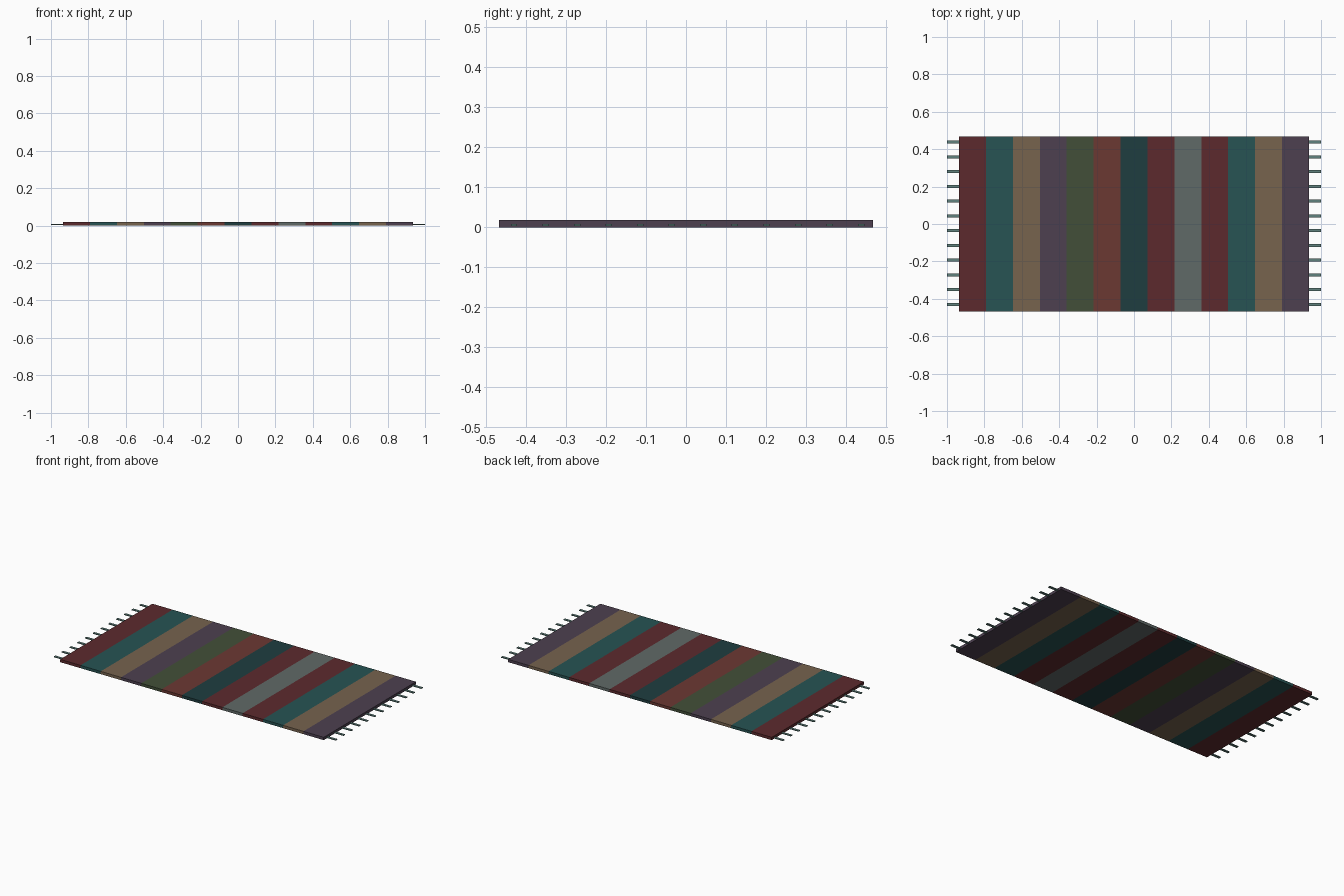
import bpy

if "Cube" in bpy.data.objects:
    bpy.data.objects.remove(bpy.data.objects["Cube"])

LENGTH, WIDTH, HEIGHT = 1.87, 0.934, 0.018


def material(name, rgb):
    # sRGB 0-255 to linear
    mat = bpy.data.materials.new(name)
    mat.diffuse_color = [(c / 255) ** 2.2 for c in rgb] + [1]
    mat.use_nodes = True
    mat.node_tree.nodes["Principled BSDF"].inputs["Base Color"].default_value = mat.diffuse_color
    return mat


def box(name, x, y, z, mat):
    # each of x, y, z is a (low, high) pair
    verts = [(a, b, c) for a in x for b in y for c in z]
    faces = [(0, 1, 3, 2), (4, 6, 7, 5), (0, 4, 5, 1),
             (2, 3, 7, 6), (0, 2, 6, 4), (1, 5, 7, 3)]
    mesh = bpy.data.meshes.new(name)
    mesh.from_pydata(verts, [], faces)
    mesh.materials.append(mat)
    obj = bpy.data.objects.new(name, mesh)
    bpy.context.collection.objects.link(obj)
    return obj


colours = {
    "red": (93, 46, 49), "teal": (43, 84, 84), "tan": (118, 99, 79),
    "purple": (78, 66, 81), "olive": (68, 80, 59), "rust": (107, 59, 54),
    "dark_teal": (36, 64, 66), "grey": (96, 105, 103), "fringe": (96, 128, 124),
}
mats = {name: material(name, rgb) for name, rgb in colours.items()}

# Woven stripes, left to right
stripes = ["red", "teal", "tan", "purple", "olive", "rust", "dark_teal",
           "red", "grey", "red", "teal", "tan", "purple"]
step = LENGTH / len(stripes)
for i, colour in enumerate(stripes):
    x0 = -LENGTH / 2 + i * step
    box(f"stripe_{i + 1}", (x0, x0 + step), (-WIDTH / 2, WIDTH / 2),
        (0, HEIGHT), mats[colour])

# Fringe strands at both ends
for side, label in ((-1, "left"), (1, "right")):
    for i in range(12):
        y = 0.004 + (i - 5.5) * 0.0789
        x = sorted((side * (LENGTH / 2 - 0.005), side * 1.0))
        box(f"{label}_fringe_{i + 1}", x, (y - 0.008, y + 0.008),
            (0.003, 0.008), mats["fringe"])
